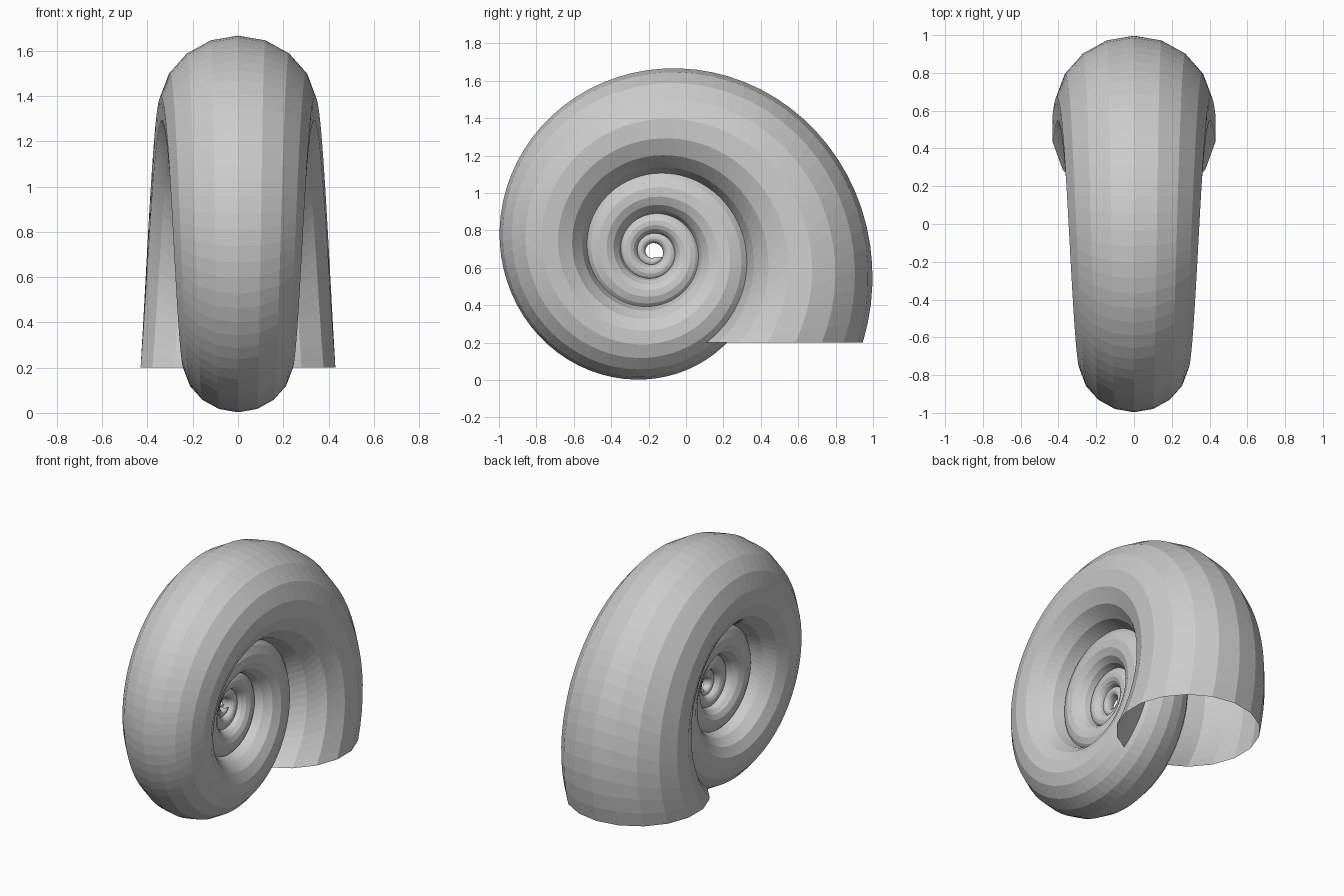
import bpy
import bmesh
from math import sin, cos, exp, pi, tau
from mathutils import Matrix, Vector

cube = bpy.data.objects.get("Cube")
if cube:
    bpy.data.objects.remove(cube, do_unlink=True)

# Spiral settings
AXIS = Vector((0, -0.178, 0.686))   # point the shell coils around
GROWTH = 0.115                      # logarithmic growth per radian
TURNS = 4
STEPS = 72                          # rings per turn
SIDES = 18                          # sides of the tube
MOUTH_RADIUS = 0.437
MOUTH_CENTRE = Vector((0, 0.508, 0.2)) - AXIS

# Shell colour
grey = bpy.data.materials.new("shell grey")
grey.use_nodes = True
colour = (0.6, 0.6, 0.6, 1)
grey.diffuse_color = colour
grey.node_tree.nodes["Principled BSDF"].inputs["Base Color"].default_value = colour

# Round, flat mouth profile, facing down
profile = [MOUTH_CENTRE + MOUTH_RADIUS * Vector((sin(a), cos(a), 0))
           for a in (tau * k / SIDES for k in range(SIDES))]

# Coil the profile inwards, shrinking it as it turns
bm = bmesh.new()
rings = []
for i in range(TURNS * STEPS + 1):
    angle = tau * i / STEPS
    coil = Matrix.Rotation(angle, 3, 'X') * exp(-GROWTH * angle)
    rings.append([bm.verts.new(AXIS + coil @ p) for p in profile])

# Skin neighbouring rings; both ends stay open
for outer, inner in zip(rings, rings[1:]):
    for k in range(SIDES):
        n = (k + 1) % SIDES
        bm.faces.new((outer[k], inner[k], inner[n], outer[n]))

mesh = bpy.data.meshes.new("spiral_shell")
bm.to_mesh(mesh)
bm.free()
mesh.materials.append(grey)
shell = bpy.data.objects.new("spiral_shell", mesh)
bpy.context.collection.objects.link(shell)
